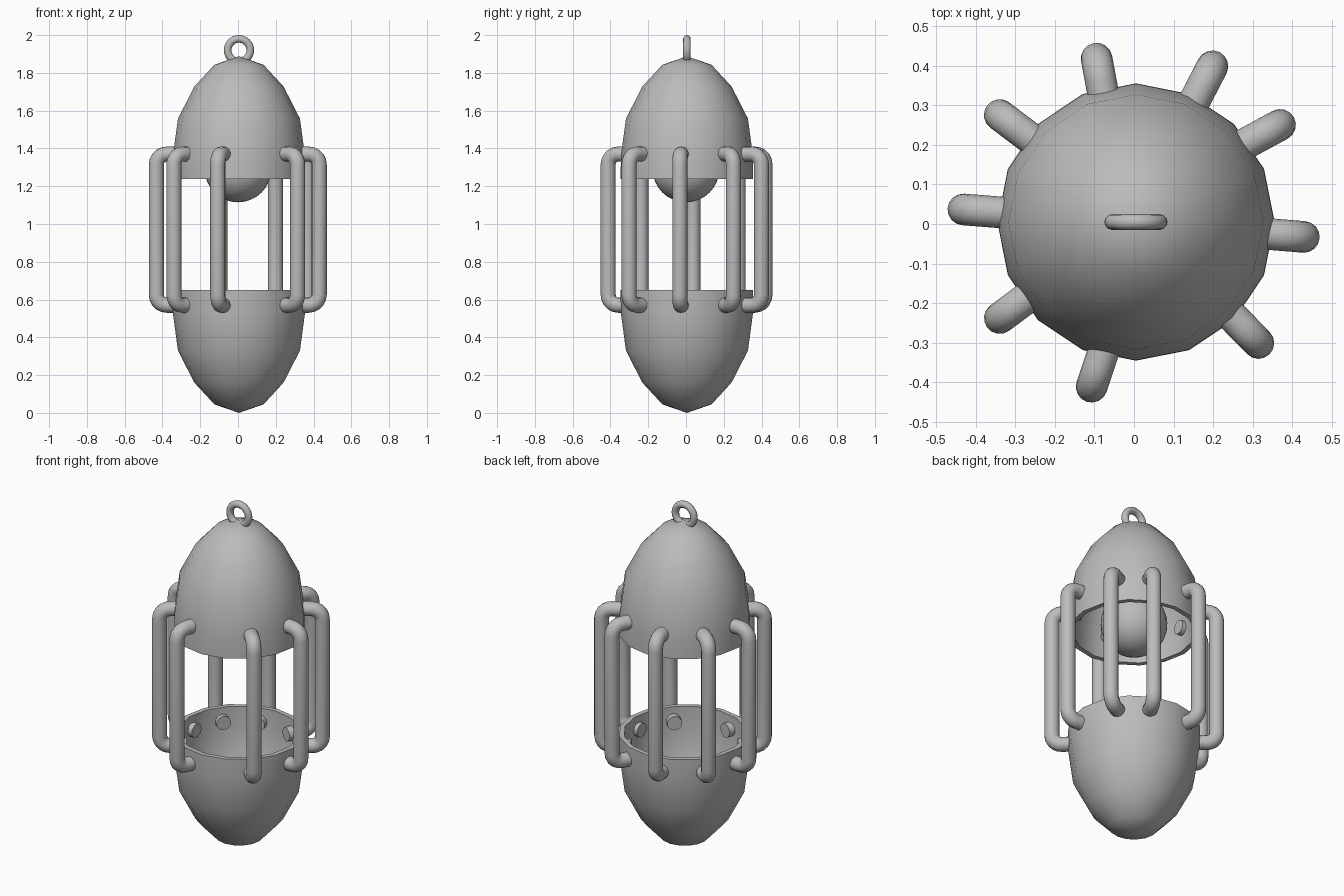
import bpy, bmesh
from math import sin, cos, pi, radians
from mathutils import Vector

if "Cube" in bpy.data.objects:
    bpy.data.objects.remove(bpy.data.objects["Cube"], do_unlink=True)

grey = bpy.data.materials.new("plain grey")
grey.use_nodes = True
colour = (0.5, 0.5, 0.5, 1)
grey.diffuse_color = colour
grey.node_tree.nodes["Principled BSDF"].inputs["Base Color"].default_value = colour

CX, CY = 0.005, 0.005        # shell axis


def finish(obj, name, angle=50):
    obj.name = name
    obj.data.materials.clear()
    obj.data.materials.append(grey)
    bpy.ops.object.select_all(action="DESELECT")
    obj.select_set(True)
    bpy.context.view_layer.objects.active = obj
    bpy.ops.object.shade_smooth_by_angle(angle=radians(angle))
    return obj


def lathe(name, profile, steps=16):
    """Spin a closed wall profile, outside tip to inside tip, around z."""
    bm = bmesh.new()
    verts = [bm.verts.new((r, 0, z)) for r, z in profile]
    edges = [bm.edges.new(pair) for pair in zip(verts, verts[1:])]
    bmesh.ops.spin(bm, geom=verts + edges, cent=(0, 0, 0), axis=(0, 0, 1),
                   angle=2 * pi, steps=steps)
    bmesh.ops.remove_doubles(bm, verts=bm.verts, dist=0.0005)
    bmesh.ops.recalc_face_normals(bm, faces=bm.faces)
    mesh = bpy.data.meshes.new(name)
    bm.to_mesh(mesh)
    bm.free()
    obj = bpy.data.objects.new(name, mesh)
    obj.location = (CX, CY, 0)
    bpy.context.collection.objects.link(obj)
    return finish(obj, name)


# Hollow egg halves: the upper one mirrors the lower one
outer = [(0, 0), (0.13, 0.045), (0.236, 0.16), (0.323, 0.33), (0.35, 0.53), (0.351, 0.65)]
inner = [(0.324, 0.65), (0.323, 0.53), (0.296, 0.345), (0.215, 0.18), (0.12, 0.075), (0, 0.03)]
wall = outer + inner
lathe("lower_shell", wall)
lathe("upper_shell", [(r, 1.888 - z) for r, z in wall])

# Ball hanging inside the upper shell
bpy.ops.mesh.primitive_uv_sphere_add(segments=32, ring_count=16, radius=0.177,
                                     location=(0, 0, 1.292))
finish(bpy.context.object, "inner_ball")

# Hanging ring
bpy.ops.mesh.primitive_torus_add(major_radius=0.06, minor_radius=0.02,
                                 major_segments=32, minor_segments=12,
                                 location=(CX, CY, 1.92), rotation=(pi / 2, 0, 0))
finish(bpy.context.object, "hanging_ring")


# Bent cage bars
def bar(name, start, end, low=0.57, high=1.37, bend=0.055, thick=0.04, sides=16):
    start, end = Vector(start), Vector(end)
    out = (end - start).normalized()
    inside = start - out * 0.06          # pokes through the shell wall
    axis = end - out * thick
    side = Vector((-out.y, out.x))
    path = [(inside, high, 0)]
    for level, base in ((high - bend, pi / 2), (low + bend, 0)):
        for i in range(6):
            a = base - i * pi / 10
            path.append((axis + out * bend * (cos(a) - 1), level + bend * sin(a), a))
    path = [(p, z, pi / 2 if i == 0 else a) for i, (p, z, a) in enumerate(path)]
    path.append((inside, low, -pi / 2))
    bm = bmesh.new()
    rings = []
    for p, z, a in path:
        ring = []
        for k in range(sides):
            t = 2 * pi * k / sides
            flat = p + (out * cos(a) * cos(t) + side * sin(t)) * thick
            ring.append(bm.verts.new((flat.x, flat.y, z + sin(a) * cos(t) * thick)))
        rings.append(ring)
    for a, b in zip(rings, rings[1:]):
        for k in range(sides):
            n = (k + 1) % sides
            bm.faces.new((a[k], a[n], b[n], b[k]))
    bm.faces.new(rings[0])
    bm.faces.new(rings[-1])
    bmesh.ops.recalc_face_normals(bm, faces=bm.faces)
    mesh = bpy.data.meshes.new(name)
    bm.to_mesh(mesh)
    bm.free()
    obj = bpy.data.objects.new(name, mesh)
    bpy.context.collection.objects.link(obj)
    finish(obj, name)


bars = [((0.36, -0.027), (0.47, -0.036)), ((0.285, 0.205), (0.405, 0.27)),
        ((0.155, 0.315), (0.217, 0.435)), ((-0.08, 0.34), (-0.102, 0.458)),
        ((-0.27, 0.223), (-0.372, 0.3)), ((-0.345, 0.03), (-0.472, 0.04)),
        ((-0.275, -0.19), (-0.372, -0.262)), ((-0.08, -0.33), (-0.12, -0.45)),
        ((0.25, -0.235), (0.343, -0.33))]
for number, (start, end) in enumerate(bars, 1):
    bar(f"cage_bar_{number}", start, end)
